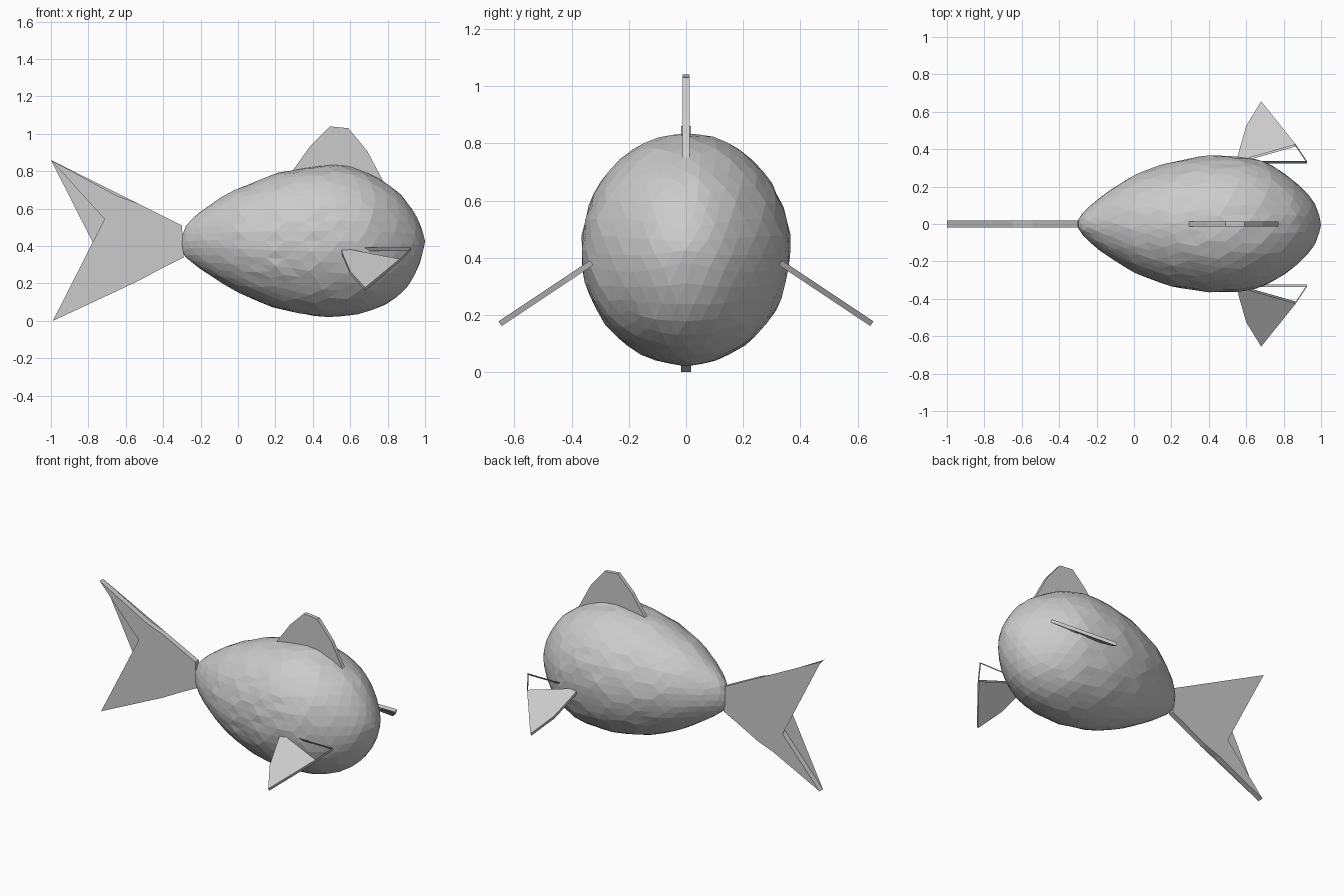
import bpy, bmesh, math, random

if "Cube" in bpy.data.objects:
    bpy.data.objects.remove(bpy.data.objects["Cube"])

random.seed(4)

# Body profile: x, top z, bottom z, half width
PROFILE = [
    (-0.305, 0.42, 0.40, 0.005), (-0.295, 0.475, 0.355, 0.03), (-0.27, 0.525, 0.33, 0.065),
    (-0.2, 0.585, 0.275, 0.13), (-0.1, 0.655, 0.21, 0.2), (0.0, 0.71, 0.15, 0.262),
    (0.2, 0.788, 0.065, 0.335), (0.4, 0.828, 0.025, 0.367), (0.5, 0.836, 0.022, 0.366),
    (0.6, 0.825, 0.03, 0.357), (0.7, 0.79, 0.05, 0.335), (0.8, 0.735, 0.09, 0.275),
    (0.87, 0.68, 0.14, 0.22), (0.92, 0.615, 0.2, 0.17), (0.96, 0.55, 0.27, 0.125),
    (0.985, 0.49, 0.345, 0.07), (1.0, 0.435, 0.415, 0.005)]


def section(x):
    for a, b in zip(PROFILE, PROFILE[1:]):
        if x <= b[0]:
            t = max(0, (x - a[0]) / (b[0] - a[0]))
            return [p + (q - p) * t for p, q in zip(a[1:], b[1:])]
    return PROFILE[-1][1:]


def finish(bm, name):
    bmesh.ops.recalc_face_normals(bm, faces=bm.faces)
    me = bpy.data.meshes.new(name)
    bm.to_mesh(me)
    bm.free()
    ob = bpy.data.objects.new(name, me)
    bpy.context.collection.objects.link(ob)
    return ob


def plate(name, outline, half):
    """Flat fin in the xz plane with thickness in y."""
    bm = bmesh.new()
    near, far = ([bm.verts.new((x, s * half, z)) for x, z in outline] for s in (-1, 1))
    bm.faces.new(near)
    bm.faces.new(far[::-1])
    for i in range(len(outline)):
        j = (i + 1) % len(outline)
        bm.faces.new((near[i], far[i], far[j], near[j]))
    bmesh.ops.triangulate(bm, faces=[f for f in bm.faces if len(f.verts) > 4])
    return finish(bm, name)


# Faceted egg-shaped body
bm = bmesh.new()
bmesh.ops.create_icosphere(bm, subdivisions=4, radius=1)
for v in bm.verts:
    x = 0.3475 + 0.6525 * v.co.x
    top, bottom, half = section(x)
    r = math.hypot(v.co.y, v.co.z) or 1
    k = 1 + random.uniform(-0.012, 0.008)
    v.co = (x, half * k * v.co.y / r,
            (top + bottom) / 2 + (top - bottom) / 2 * k * v.co.z / r)
finish(bm, "body")

# Forked tail and back fin
plate("tail_fin", [(-0.29, 0.34), (-0.3, 0.51), (-0.42, 0.57), (-0.54, 0.63), (-0.65, 0.67),
                   (-1.0, 0.86), (-0.61, 0.43), (-0.99, 0.0), (-0.65, 0.17),
                   (-0.54, 0.21), (-0.39, 0.29)], 0.018)
plate("back_fin", [(0.29, 0.80), (0.39, 0.94), (0.49, 1.04), (0.59, 1.03),
                   (0.69, 0.91), (0.775, 0.75)], 0.013)

# Side fins: drooping plates whose front portion is only an open rim
RIM = [(0.55, 0.33), (0.56, 0.38), (0.60, 0.52), (0.68, 0.65),
       (0.865, 0.42), (0.925, 0.33)]
for side, name in ((-1, "side_fin_right"), (1, "side_fin_left")):
    bm = bmesh.new()
    layers = []
    for s in (-1, 1):
        layers.append([bm.verts.new((x, side * (y + s * 0.0055),
                                     0.383 - 0.667 * (y - 0.33) + s * 0.0083))
                       for x, y in RIM])
    low, high = layers
    bm.faces.new(low[:5])
    bm.faces.new(high[:5])
    for i in range(len(RIM)):
        j = (i + 1) % len(RIM)
        bm.faces.new((low[i], low[j], high[j], high[i]))
    finish(bm, name)
